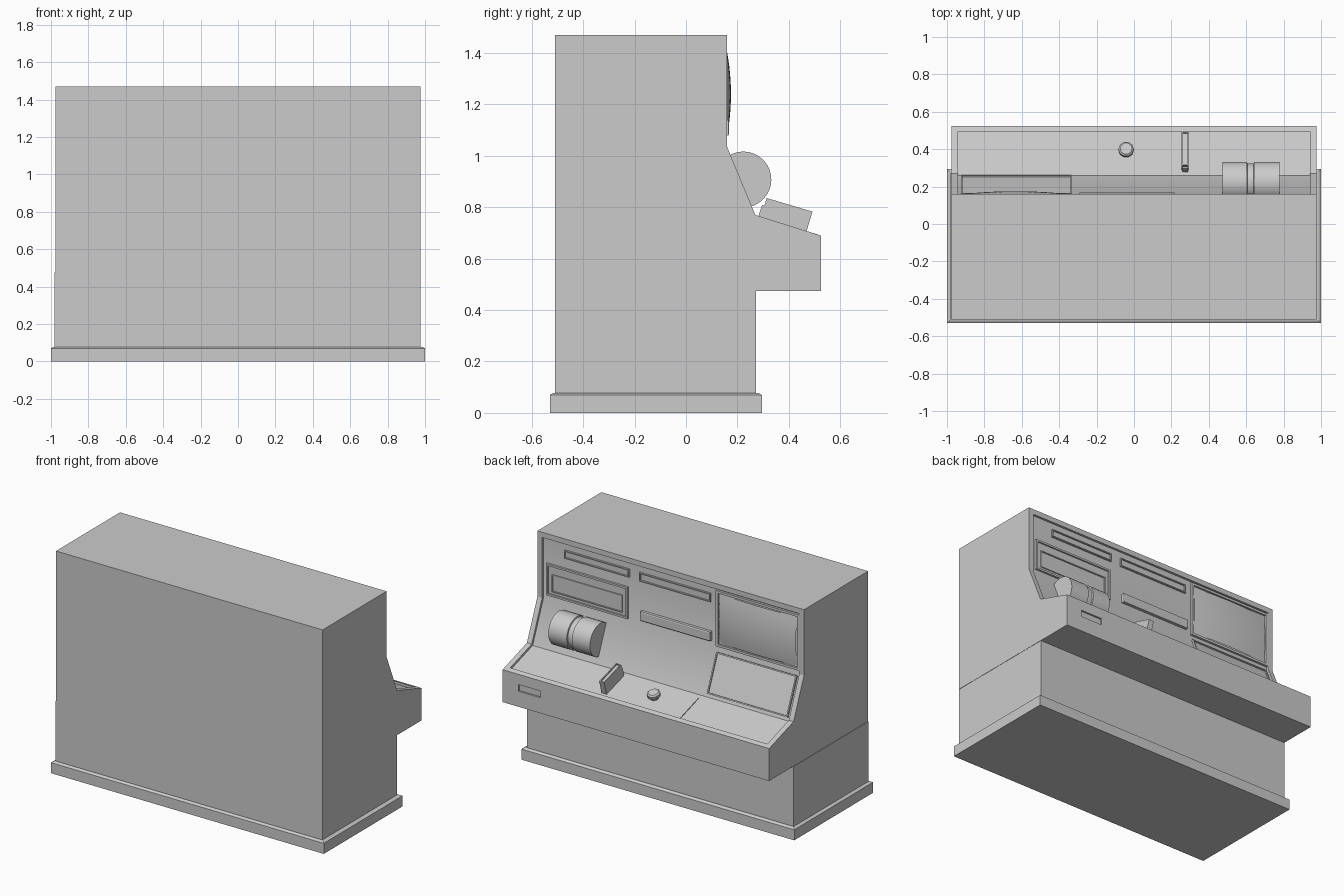
import bpy, bmesh, math
from mathutils import Matrix, Vector

if "Cube" in bpy.data.objects:
    bpy.data.objects.remove(bpy.data.objects["Cube"])


def finish(name, bm, smooth=False):
    bmesh.ops.recalc_face_normals(bm, faces=bm.faces)
    me = bpy.data.meshes.new(name)
    bm.to_mesh(me)
    bm.free()
    ob = bpy.data.objects.new(name, me)
    bpy.context.collection.objects.link(ob)
    if smooth:
        bpy.ops.object.select_all(action='DESELECT')
        ob.select_set(True)
        bpy.context.view_layer.objects.active = ob
        bpy.ops.object.shade_smooth_by_angle(angle=math.radians(30))
    return ob


def extrude_x(name, pts, x0, x1, smooth=False):
    """Extrude a (y, z) profile from x0 to x1."""
    bm = bmesh.new()
    face = bm.faces.new([bm.verts.new((x0, y, z)) for y, z in pts])
    res = bmesh.ops.extrude_face_region(bm, geom=[face])
    vs = [v for v in res['geom'] if isinstance(v, bmesh.types.BMVert)]
    bmesh.ops.translate(bm, verts=vs, vec=(x1 - x0, 0, 0))
    return finish(name, bm, smooth)


def surface_matrix(x, p0, p1):
    """Frame on a surface running from p0 down to p1: local z is its normal."""
    a = math.atan2(p1[1] - p0[1], p1[0] - p0[0])
    mid = Vector((x, (p0[0] + p1[0]) / 2, (p0[1] + p1[1]) / 2))
    return Matrix.Translation(mid) @ Matrix.Rotation(a, 4, 'X')


def tray(name, x0, x1, p0, p1, h, border=0, depth=0, sink=0.005):
    """Slab on a surface, its top inset by border and sunk by depth."""
    length = math.dist(p0, p1)
    bm = bmesh.new()
    bmesh.ops.create_cube(bm, size=1)
    bmesh.ops.scale(bm, verts=bm.verts, vec=(x1 - x0, length, h + sink))
    bmesh.ops.translate(bm, verts=bm.verts, vec=(0, 0, (h - sink) / 2))
    if border:
        top = max(bm.faces, key=lambda f: f.calc_center_median().z)
        bmesh.ops.inset_region(bm, faces=[top], thickness=border)
        if depth > 0:
            res = bmesh.ops.extrude_face_region(bm, geom=[top])
            vs = [v for v in res['geom'] if isinstance(v, bmesh.types.BMVert)]
            bmesh.ops.delete(bm, geom=[top], context='FACES_ONLY')
        else:
            vs = top.verts
        bmesh.ops.translate(bm, verts=vs, vec=(0, 0, -depth))
    bmesh.ops.transform(bm, matrix=surface_matrix((x0 + x1) / 2, p0, p1), verts=bm.verts)
    return finish(name, bm)


def lathe_stack(name, steps, segs, matrix, smooth=False):
    """Rings of (radius, height) joined and capped."""
    bm = bmesh.new()
    rings = [[bm.verts.new((r * math.cos(i * math.tau / segs), r * math.sin(i * math.tau / segs), z))
              for i in range(segs)] for r, z in steps]
    for a, b in zip(rings, rings[1:]):
        for i in range(segs):
            j = (i + 1) % segs
            bm.faces.new((a[i], a[j], b[j], b[i]))
    bm.faces.new(rings[0])
    bm.faces.new(rings[-1])
    bmesh.ops.transform(bm, matrix=matrix, verts=bm.verts)
    return finish(name, bm, smooth)


# plinth and pedestal
tray("plinth", -1, 1, (-0.53, 0.07), (0.295, 0.07), 0, 0.02, -0.008, sink=0.07)
extrude_x("pedestal", [(-0.51, 0.075), (0.273, 0.075), (0.273, 0.475), (-0.51, 0.475)], -0.98, 0.975)

# recessed console core
WALL, BEND, CREASE, LIP = 0.145, (0.145, 1.032), (0.259, 0.758), (0.497, 0.683)
extrude_x("console_core", [(-0.51, 0.475), (0.497, 0.475), LIP, CREASE, BEND, (WALL, 1.47), (-0.51, 1.47)],
          -0.945, 0.945, True)

# raised rim: side cheeks, top rail, front lip
outer = [(-0.51, 0.475), (0.525, 0.475), (0.525, 0.69), (0.27, 0.77), (0.16, 1.035), (0.16, 1.47), (-0.51, 1.47)]
for side, s in (("left", -1), ("right", 1)):
    extrude_x(side + "_cheek", outer, s * 0.942, s * 0.977)
extrude_x("top_rail", [(0.14, 1.435), (0.16, 1.435), (0.16, 1.47), (0.14, 1.47)], -0.942, 0.942)
lip = extrude_x("front_lip", [(0.495, 0.475), (0.525, 0.475), (0.525, 0.69), (0.495, 0.70)], -0.942, 0.942)

# recessed pull in the front lip
cutter = extrude_x("pull_cutter", [(0.513, 0.578), (0.54, 0.578), (0.54, 0.622), (0.513, 0.622)], 0.70, 0.86)
cutter.hide_render = True
cutter.hide_set(True)
mod = lip.modifiers.new("pull", 'BOOLEAN')
mod.object = cutter
mod.solver = 'EXACT'

# slots and displays on the upright wall
for name, x0, x1, top, bottom, h, border, depth in (
        ("upper_slot_right", 0.31, 0.785, 1.39, 1.337, 0.012, 0.01, 0.009),
        ("upper_slot_middle", -0.285, 0.235, 1.39, 1.333, 0.012, 0.01, 0.009),
        ("display_frame", 0.32, 0.915, 1.27, 1.06, 0.014, 0.018, 0.010),
        ("display_window", 0.36, 0.875, 1.205, 1.09, 0.011, 0.01, 0.006),
        ("lower_bar", -0.293, 0.22, 1.14, 1.08, 0.02, 0.008, -0.003),
        ("screen_frame", -0.94, -0.33, 1.425, 1.055, 0.015, 0.022, 0.013)):
    tray(name, x0, x1, (WALL, top), (WALL, bottom), h, border, depth)

# bulging screen glass
bm = bmesh.new()
bmesh.ops.create_grid(bm, x_segments=16, y_segments=12, size=1)
for v in bm.verts:
    u, w = v.co.x, v.co.y
    v.co = (-0.635 + 0.283 * u, 0.145 + 0.030 * (1 - (u * u + w * w) / 2), 1.24 - 0.163 * w)
glass = finish("screen_glass", bm, True)


# panel on the slope under the screen
def on_line(a, b, t):
    return (a[0] + (b[0] - a[0]) * t, a[1] + (b[1] - a[1]) * t)


tray("sloped_panel", -0.925, -0.335, on_line(BEND, CREASE, 0.06), on_line(BEND, CREASE, 0.93), 0.012, 0.012, 0.008)

# desk plate and knob
tray("desk_plate", -0.295, 0.25, on_line(CREASE, LIP, 0.12), on_line(CREASE, LIP, 0.98), 0.005)
lathe_stack("knob", [(0.026, -0.005), (0.026, 0.02), (0.041, 0.026), (0.041, 0.044), (0.032, 0.052)], 10,
            surface_matrix(-0.042, on_line(CREASE, LIP, 0.08), on_line(CREASE, LIP, 1.0)))

# lever housing with grooved top
tray("lever_housing", 0.255, 0.292, (0.314, 0.836), (0.492, 0.783), 0, 0.009, 0.008, sink=0.09)
tray("lever_tab", 0.259, 0.288, (0.285, 0.775), (0.313, 0.766), 0.035, sink=0.02)

# roll half sunk in the slope, with a groove round the middle
R = 0.109
lathe_stack("roll", [(R, 0), (R, 0.132), (0.10, 0.134), (0.10, 0.168), (R, 0.17), (R, 0.305)], 32,
            Matrix.Translation((0.472, 0.223, 0.908)) @ Matrix.Rotation(math.pi / 2, 4, 'Y'), True)
